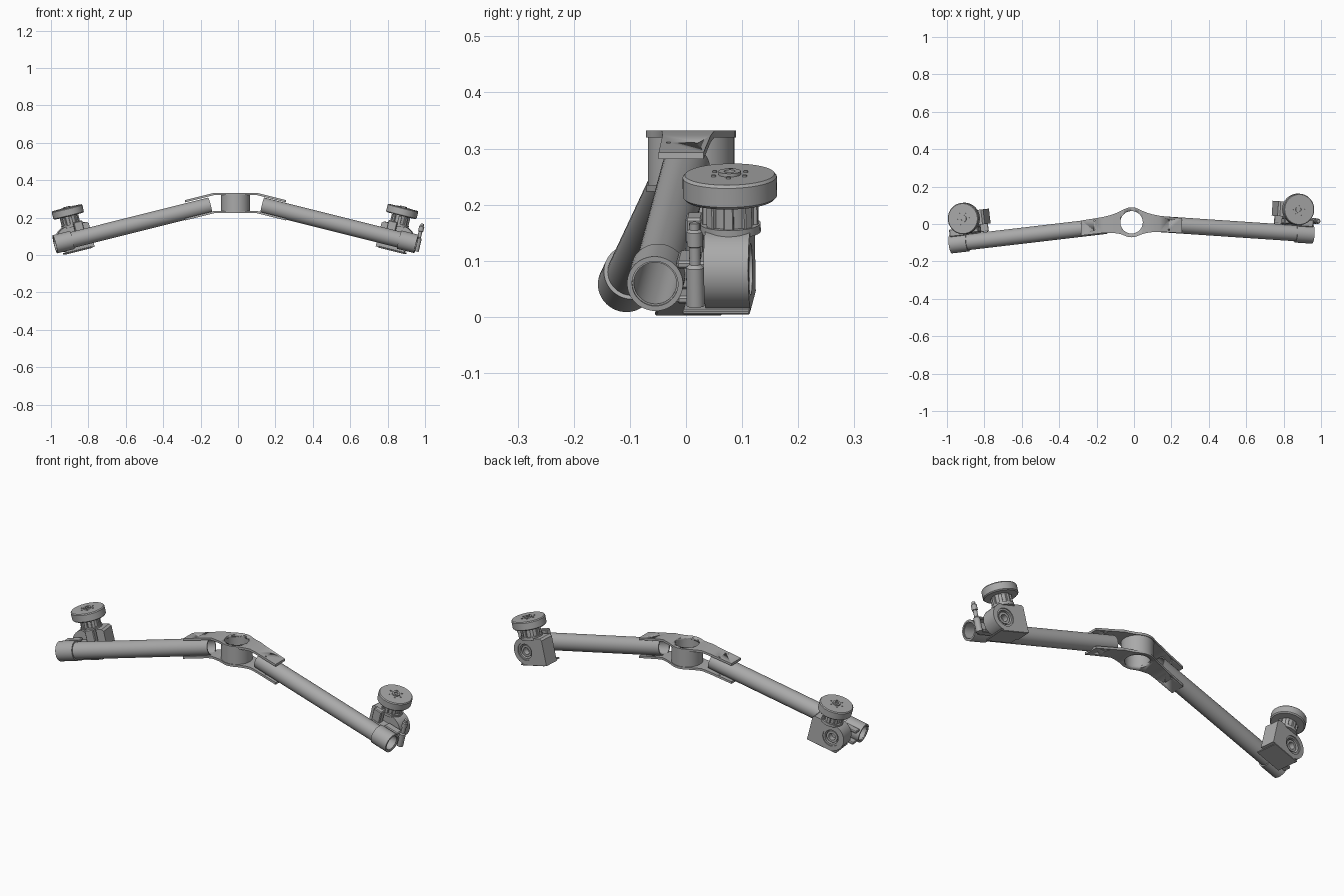
import bpy, bmesh, math
from mathutils import Matrix, Vector

cube = bpy.data.objects.get("Cube")
if cube:
    bpy.data.objects.remove(cube)

grey = bpy.data.materials.new("metal grey")
grey.use_nodes = True
grey.diffuse_color = (0.4, 0.4, 0.4, 1)
grey.node_tree.nodes["Principled BSDF"].inputs["Base Color"].default_value = (0.4, 0.4, 0.4, 1)

AXIS = {"Z": Matrix(),
        "X": Matrix.Rotation(math.pi / 2, 4, "Y"),
        "Y": Matrix.Rotation(-math.pi / 2, 4, "X")}


def finish(name, bm, world, smooth=True):
    bmesh.ops.recalc_face_normals(bm, faces=bm.faces)
    mesh = bpy.data.meshes.new(name)
    bm.to_mesh(mesh)
    bm.free()
    mesh.materials.append(grey)
    ob = bpy.data.objects.new(name, mesh)
    bpy.context.collection.objects.link(ob)
    ob.matrix_world = world
    if smooth:
        select(ob)
        bpy.ops.object.shade_smooth_by_angle(angle=math.radians(35))
    return ob


def select(ob):
    bpy.context.view_layer.update()
    for other in bpy.context.selected_objects:
        other.select_set(False)
    ob.select_set(True)
    bpy.context.view_layer.objects.active = ob


def lathe(name, profile, world, at=(0, 0, 0), axis="Z", sides=48):
    """Revolve a closed (radius, height) loop."""
    bm = bmesh.new()
    rings = [[bm.verts.new((r * math.cos(a), r * math.sin(a), h))
              for a in (2 * math.pi * i / sides for i in range(sides))] for r, h in profile]
    for j, ring in enumerate(rings):
        nxt = rings[(j + 1) % len(rings)]
        for i in range(sides):
            k = (i + 1) % sides
            bm.faces.new((ring[i], ring[k], nxt[k], nxt[i]))
    bmesh.ops.remove_doubles(bm, verts=bm.verts, dist=1e-5)
    return finish(name, bm, world @ Matrix.Translation(at) @ AXIS[axis])


def ring(name, outer, inner, low, high, world, at=(0, 0, 0), axis="Z", sides=48):
    return lathe(name, [(outer, low), (outer, high), (inner, high), (inner, low)], world, at, axis, sides)


def rod(name, radius, low, high, world, at=(0, 0, 0), axis="Z", sides=32):
    bm = bmesh.new()
    bmesh.ops.create_cone(bm, cap_ends=True, segments=sides, radius1=radius, radius2=radius, depth=high - low)
    bmesh.ops.translate(bm, verts=bm.verts, vec=(0, 0, (low + high) / 2))
    return finish(name, bm, world @ Matrix.Translation(at) @ AXIS[axis])


def box(name, size, at, world, bevel=0.004):
    bm = bmesh.new()
    bmesh.ops.create_cube(bm, size=1)
    bmesh.ops.scale(bm, verts=bm.verts, vec=size)
    bmesh.ops.bevel(bm, geom=bm.edges[:], offset=bevel, segments=1, affect="EDGES")
    return finish(name, bm, world @ Matrix.Translation(at), False)


def prism(name, points, depth, world):
    """Extrude an outline in the xz plane along +y."""
    bm = bmesh.new()
    face = bm.faces.new([bm.verts.new((x, 0, z)) for x, z in points])
    made = bmesh.ops.extrude_face_region(bm, geom=[face])["geom"]
    bmesh.ops.translate(bm, verts=[v for v in made if isinstance(v, bmesh.types.BMVert)], vec=(0, depth, 0))
    return finish(name, bm, world)


def cut(target, cutter):
    mod = target.modifiers.new("cut", "BOOLEAN")
    mod.operation, mod.solver, mod.object = "DIFFERENCE", "EXACT", cutter
    cutter.hide_render = True
    select(target)
    bpy.ops.object.modifier_move_to_index(modifier=mod.name, index=0)
    bpy.ops.object.modifier_apply(modifier=mod.name)
    bpy.data.objects.remove(cutter)


def slot_outline(length, radius, steps=10):
    pts = []
    for side in (1, -1):
        for i in range(steps + 1):
            a = -math.pi / 2 + math.pi * i / steps
            pts.append((side * (length / 2 - radius + radius * math.cos(a)), side * radius * math.sin(a)))
    return pts


# Central hub and its bent clamping plates
HUB = Matrix.Translation((-0.013, 0.009, 0))
ring("hub_ring", 0.077, 0.06, 0.232, 0.328, HUB)


def plate(name, z, thick):
    bm = bmesh.new()
    half = [(0, .08), (.02, .078), (.04, .07), (.06, .061), (.09, .052), (.115, .047), (.15, .043), (.27, .04)]
    stations = [(-x, w) for x, w in reversed(half[1:])] + half
    rows = []
    for x, w in stations:
        mid = -max(0, abs(x) - 0.05) * (0.14 if x < 0 else 0.08)
        drop = max(0, abs(x) - 0.115) * 0.25
        rows.append([[bm.verts.new((x, mid + s * w, z - drop + t)) for s in (-1, 1)] for t in (0, thick)])
    for a, b in zip(rows, rows[1:]):
        for t in (0, 1):
            bm.faces.new((a[t][0], b[t][0], b[t][1], a[t][1]))
            bm.faces.new((a[0][t], b[0][t], b[1][t], a[1][t]))
    for r in (rows[0], rows[-1]):
        bm.faces.new((r[0][0], r[0][1], r[1][1], r[1][0]))
    ob = finish(name, bm, HUB)
    cut(ob, rod("hub_cutter", 0.06, z - 0.05, z + 0.05, HUB, sides=48))
    for x, y in [(s * 0.2, s2 * 0.025 - 0.015) for s in (-1, 1) for s2 in (-1, 1)]:
        cut(ob, rod("screw_cutter", 0.004, z - 0.1, z + 0.1, HUB, (x, y, 0), sides=12))


plate("top_plate", 0.32, 0.012)
plate("bottom_plate", 0.223, 0.012)


# One arm: local x runs along the tube, y to the back, z up; the origin is the outer end
def arm(side, inner, outer, s):
    inner, outer = Vector(inner), Vector(outer)
    length = (outer - inner).length
    ax = (outer - inner).normalized() * s
    ay = Vector((0, 0, 1)).cross(ax).normalized()
    az = ax.cross(ay)
    M = Matrix.Translation(outer) @ Matrix((ax, ay, az)).transposed().to_4x4()
    n = side + "_"

    # Hollow tube with slots through top and bottom
    lo, hi = sorted((0, -s * length))
    tube = ring(n + "tube", 0.043, 0.038, lo, hi, M, axis="X")
    for u in (-0.65, -0.145):
        place = M @ Matrix.Translation((s * u, 0, -0.1)) @ Matrix.Rotation(math.pi / 2, 4, "X")
        cut(tube, prism("slot_cutter", slot_outline(0.075, 0.02), -0.2, place))

    # Split clamp around the tube end
    lo, hi = sorted((0.004 * s, -0.09 * s))
    clamp = ring(n + "end_clamp", 0.05, 0.041, lo, hi, M, axis="X")
    place = M @ Matrix.Translation((-0.045 * s, 0, -0.1)) @ Matrix.Rotation(math.pi / 2, 4, "X")
    cut(clamp, prism("slot_cutter", slot_outline(0.045, 0.01), -0.2, place))
    for z in (-0.032, 0.032):
        box(n + "clamp_lug", (0.085, 0.04, 0.014), (-0.046 * s, 0.058, z), M)
    box(n + "clamp_bracket", (0.11, 0.05, 0.05), (-0.11 * s, 0.066, 0), M)
    box(n + "cable_mount", (0.05, 0.03, 0.075), (-0.15 * s, 0.062, 0.05), M)
    box(n + "mount_foot", (0.15, 0.12, 0.008), (-0.12 * s, 0.105, -0.065), M, 0.002)

    # Housing block with a rounded outer end and a bearing in its back
    r, c = 0.07, -0.09
    arc = [(s * (c + r * math.cos(a)), 0.003 + r * math.sin(a))
           for a in (math.pi * (i / 16 - 0.5) for i in range(17))]
    outline = arc + [(-0.2 * s, 0.003 + r), (-0.21 * s, r - 0.007), (-0.21 * s, 0.003 - r)]
    back = M @ Matrix.Translation((0, 0.085, 0))
    block = prism(n + "housing", outline, 0.08, back)
    centre = (c * s, 0, 0.003)
    cut(block, rod("bearing_cutter", 0.046, 0.04, 0.2, back, centre, "Y", 48))
    ring(n + "bearing_outer", 0.046, 0.037, 0.035, 0.075, back, centre, "Y")
    ring(n + "bearing_inner", 0.03, 0.018, 0.035, 0.07, back, centre, "Y")

    # Motor under the disc, with ribs
    up = M @ Matrix.Translation((-0.12 * s, 0.128, 0))
    rod(n + "motor_base", 0.054, 0.065, 0.08, up)
    rod(n + "motor", 0.043, 0.075, 0.128, up)
    for i in range(8):
        turn = up @ Matrix.Rotation(i * math.pi / 4, 4, "Z")
        box(n + "motor_rib", (0.014, 0.018, 0.045), (0.043, 0, 0.1), turn, 0.002)

    # Disc with a raised centre and bolts
    lathe(n + "disc", [(0, .125), (.079, .125), (.084, .13), (.084, .165), (.08, .17), (0, .17)], up, sides=64)
    ring(n + "disc_boss", 0.02, 0.01, 0.168, 0.176, up, sides=32)
    for i in range(6):
        a = i * math.pi / 3
        rod(n + "disc_bolt", 0.004, 0.168, 0.173, up, (0.032 * math.cos(a), 0.032 * math.sin(a), 0), sides=12)
    return M


arm("right", (-0.15, -0.01, 0.265), (-0.975, -0.107, 0.058), -1)
left = arm("left", (0.13, 0.0, 0.265), (0.95, -0.055, 0.06), 1)

# Upright valve on the left arm only
lathe("valve", [(0, -.04), (.016, -.04), (.016, .03), (.01, .036), (.01, .068), (.014, .07),
                (.014, .096), (.009, .1), (.009, .112), (0, .112)], left, (0.005, 0.072, 0), sides=24)
